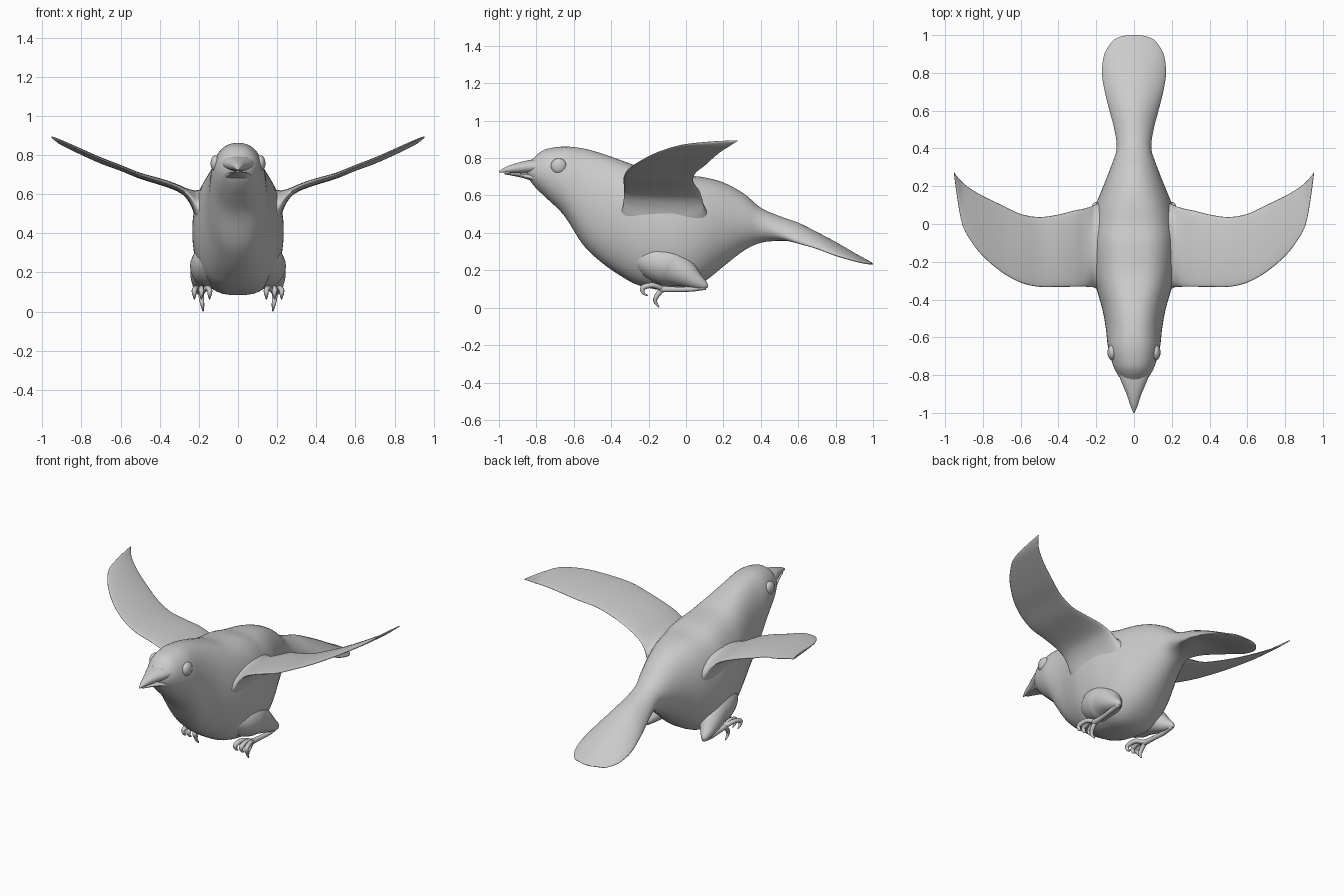
import bpy, bmesh
from math import sin, cos, pi, copysign
from mathutils import Vector

cube = bpy.data.objects.get("Cube")
if cube:
    bpy.data.objects.remove(cube)

GREY = (0.6, 0.6, 0.6, 1)
grey = bpy.data.materials.new("plain grey")
grey.use_nodes = True
grey.diffuse_color = GREY
grey.node_tree.nodes["Principled BSDF"].inputs["Base Color"].default_value = GREY


def finish(name, bm):
    bmesh.ops.recalc_face_normals(bm, faces=bm.faces)
    for face in bm.faces:
        face.smooth = True
    mesh = bpy.data.meshes.new(name)
    bm.to_mesh(mesh)
    bm.free()
    mesh.materials.append(grey)
    obj = bpy.data.objects.new(name, mesh)
    bpy.context.collection.objects.link(obj)


def skin(name, rings):
    """Bridge a series of closed rings and cap both ends."""
    bm = bmesh.new()
    loops = [[bm.verts.new(p) for p in ring] for ring in rings]
    n = len(loops[0])
    for a, b in zip(loops, loops[1:]):
        for i in range(n):
            j = (i + 1) % n
            bm.faces.new((a[i], a[j], b[j], b[i]))
    bm.faces.new(loops[0])
    bm.faces.new(loops[-1])
    finish(name, bm)


def spline(rows, steps=4):
    """Smoothly interpolate rows of numbers."""
    out = []
    last = len(rows) - 1
    for i in range(last):
        quad = [rows[max(0, i - 1)], rows[i], rows[i + 1], rows[min(last, i + 2)]]
        for k in range(steps):
            t = k / steps
            out.append([b + t * (c - a) / 2 + t * t * (a - 2.5 * b + 2 * c - d / 2)
                        + t ** 3 * (3 * (b - c) + d - a) / 2
                        for a, b, c, d in zip(*quad)])
    return out + [list(rows[-1])]


def lengthwise(name, rows, n=48):
    """Loft along y; rows hold y, bottom, top, half width, droop, roundness."""
    rings = []
    for y, bottom, top, half, droop, power in spline(rows):
        mid, high = (top + bottom) / 2, (top - bottom) / 2
        ring = []
        for i in range(n):
            a = 2 * pi * (i + .5) / n
            across = copysign(abs(cos(a)) ** power, cos(a))
            ring.append((half * across, y, mid + high * sin(a) - droop * across ** 2))
        rings.append(ring)
    skin(name, rings)


def tube(name, rows, side, n=12):
    """Round limb; rows hold x, y, z, radius."""
    rows = spline(rows)
    pts = [Vector((side * r[0], r[1], r[2])) for r in rows]
    rings, turn, old = [], None, None
    for i, p in enumerate(pts):
        way = (pts[min(i + 1, len(pts) - 1)] - pts[max(i - 1, 0)]).normalized()
        turn = old.rotation_difference(way) @ turn if turn else way.to_track_quat('Z', 'Y')
        old = way
        rings.append([p + turn @ Vector((cos(2 * pi * k / n), sin(2 * pi * k / n), 0)) * rows[i][3]
                      for k in range(n)])
    skin(name, rings)


def wing(name, rows, side, n=32):
    """Loft along x; rows hold x, leading y, trailing y, bottom, top."""
    rings = []
    for x, lead, trail, bottom, top in spline(rows):
        ring = []
        for i in range(n):
            a = 2 * pi * i / n
            chord = (1 + cos(a)) / 2
            sag = 0.08 * (trail - lead) * chord * chord * min(1, x)
            ring.append((side * x, lead + (trail - lead) * chord,
                         (bottom + top + (top - bottom) * sin(a)) / 2 - sag))
        rings.append(ring)
    skin(name, rings)


# Head, trunk and fanned tail in one smooth form
lengthwise("body_and_tail", [
    (-.85, .705, .77, .035, 0, 1), (-.82, .66, .795, .07, 0, 1),
    (-.785, .622, .828, .094, 0, .95), (-.74, .58, .85, .114, 0, .9),
    (-.65, .49, .862, .138, 0, .85), (-.55, .335, .852, .15, 0, .85),
    (-.45, .24, .825, .168, 0, .8), (-.35, .17, .79, .197, 0, .75),
    (-.25, .118, .757, .222, 0, .7), (-.1, .088, .735, .234, 0, .68),
    (0, .09, .71, .226, 0, .7), (.1, .14, .697, .203, 0, .8), (.2, .22, .67, .163, 0, .9),
    (.31, .305, .61, .12, 0, 1), (.4, .347, .535, .092, 0, 1), (.5, .357, .49, .104, .025, 1),
    (.6, .355, .455, .13, .05, 1), (.7, .335, .405, .155, .05, 1), (.8, .295, .352, .17, .042, 1),
    (.9, .257, .294, .157, .025, 1), (.97, .235, .255, .112, .01, 1),
    (.992, .23, .243, .07, 0, 1), (1, .23, .235, .03, 0, 1)])

# Beak with a thin mouth slit
lengthwise("upper_beak", [
    (-.76, .715, .8, .095, 0, .9), (-.83, .717, .791, .07, 0, .9), (-.9, .719, .775, .04, 0, .9),
    (-.96, .722, .754, .02, 0, 1), (-1, .722, .73, .003, 0, 1)], 24)
lengthwise("lower_beak", [
    (-.76, .645, .714, .088, 0, .8), (-.83, .68, .715, .062, 0, .8), (-.9, .7, .717, .034, 0, .9),
    (-.97, .713, .721, .01, 0, 1)], 24)

for label, side in (("left", 1), ("right", -1)):
    # Eye
    bm = bmesh.new()
    bmesh.ops.create_uvsphere(bm, u_segments=24, v_segments=14, radius=.042)
    bmesh.ops.scale(bm, vec=(.6, 1, 1), verts=bm.verts)
    bmesh.ops.translate(bm, vec=(side * .115, -.68, .757), verts=bm.verts)
    finish(label + "_eye", bm)

    # Raised wing with a root that flares into the flank
    wing(label + "_wing", [
        (.12, -.38, .15, .3, .66), (.175, -.355, .12, .36, .632), (.21, -.337, .1, .45, .622),
        (.235, -.333, .09, .53, .624), (.27, -.332, .08, .588, .635),
        (.32, -.332, .07, .622, .657), (.4, -.333, .05, .652, .684), (.5, -.333, .037, .685, .712),
        (.6, -.31, .053, .728, .752), (.7, -.255, .1, .767, .791), (.8, -.17, .148, .812, .835),
        (.87, -.08, .19, .845, .866), (.91, 0, .222, .864, .882), (.935, .13, .25, .877, .892),
        (.953, .265, .275, .888, .895)], side)

    # Thigh merged with the belly, tapering back, then the shank running forward
    tube(label + "_thigh", [
        (.12, -.28, .27, .05), (.13, -.18, .25, .1), (.14, -.08, .222, .108),
        (.17, -.01, .185, .078), (.19, .05, .145, .047), (.2, .1, .118, .022),
        (.2, .115, .11, .006)], side, 24)
    tube(label + "_shank", [
        (.2, .105, .112, .016), (.2, .03, .1, .014), (.192, -.06, .098, .014),
        (.187, -.14, .1, .018)], side)

    # Curled toes
    for toe, spread in (("inner", -.042), ("middle", 0), ("outer", .036)):
        tube(label + "_" + toe + "_toe", [
            (.187, -.125, .1, .014), (.187 + spread * .7, -.175, .12, .014),
            (.187 + spread, -.23, .108, .014), (.187 + spread, -.228, .08, .009),
            (.187 + spread, -.205, .064, .003)], side, 8)
    tube(label + "_hind_toe", [
        (.187, -.125, .1, .014), (.187, -.155, .065, .013), (.182, -.165, .035, .01),
        (.178, -.145, .003, .004)], side, 8)
